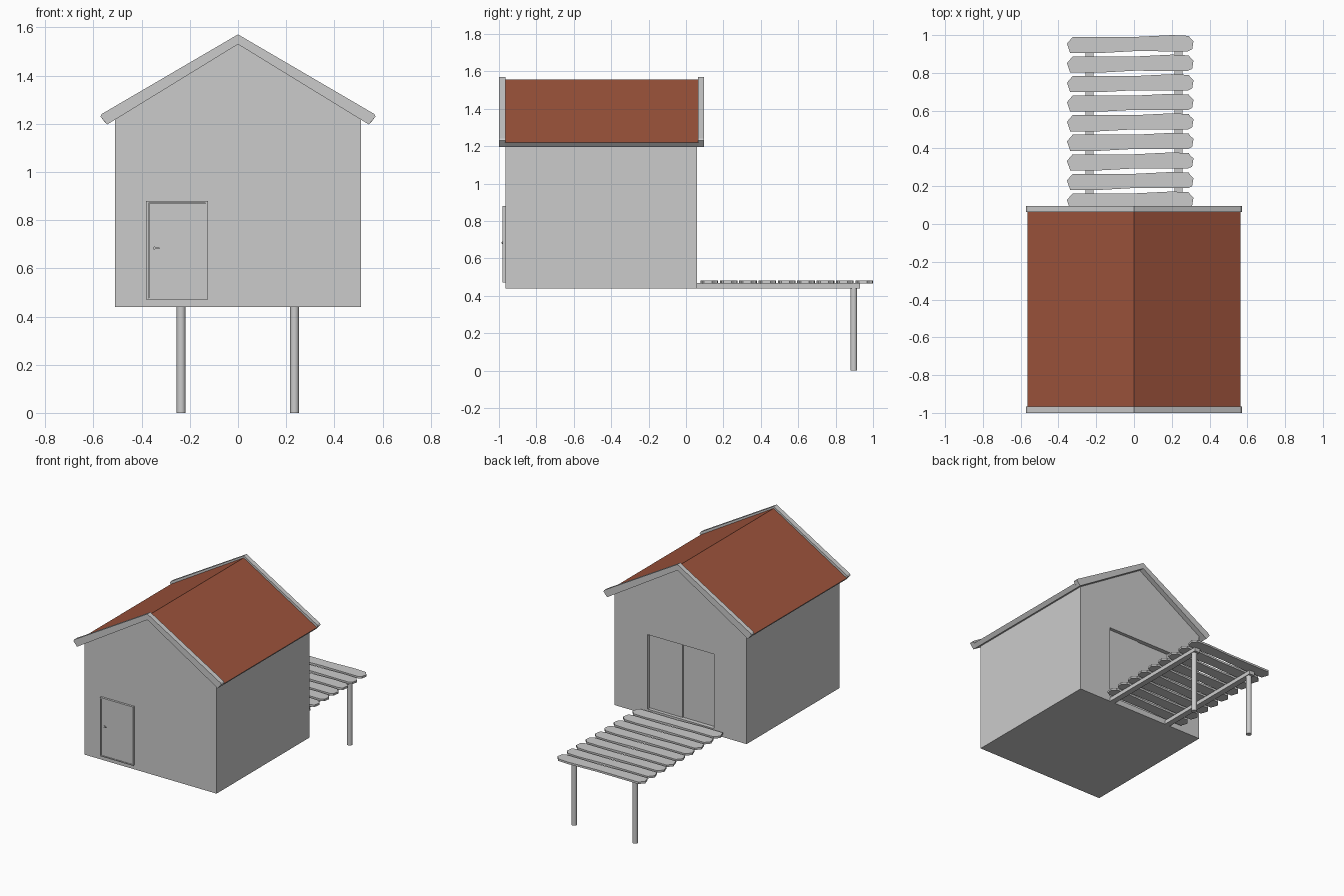
import bpy, bmesh, math
from mathutils import Vector, Matrix

if "Cube" in bpy.data.objects:
    bpy.data.objects.remove(bpy.data.objects["Cube"])


def material(name, rgb):
    m = bpy.data.materials.new(name)
    m.diffuse_color = (*rgb, 1)
    m.use_nodes = True
    m.node_tree.nodes["Principled BSDF"].inputs["Base Color"].default_value = m.diffuse_color
    return m


GREY = material("plain grey", (0.6, 0.6, 0.6))
RED = material("roof red", (0.34, 0.088, 0.045))


def finish(name, bm, mats=(GREY,)):
    bmesh.ops.recalc_face_normals(bm, faces=bm.faces)
    me = bpy.data.meshes.new(name)
    bm.to_mesh(me)
    bm.free()
    for m in mats:
        me.materials.append(m)
    ob = bpy.data.objects.new(name, me)
    bpy.context.collection.objects.link(ob)
    return ob


def prism(name, pts, offset, mats=(GREY,), rule=None):
    """Extrude a flat outline of 3D points along an offset."""
    bm = bmesh.new()
    f = bm.faces.new([bm.verts.new(p) for p in pts])
    ext = bmesh.ops.extrude_face_region(bm, geom=[f], use_keep_orig=True)
    bmesh.ops.translate(bm, vec=offset, verts=[v for v in ext["geom"] if isinstance(v, bmesh.types.BMVert)])
    bmesh.ops.recalc_face_normals(bm, faces=bm.faces)
    bm.normal_update()
    if rule:
        for face in bm.faces:
            face.material_index = rule(face)
    return finish(name, bm, mats)


def profile(name, xz, y0, y1, **kw):
    return prism(name, [(x, y0, z) for x, z in xz], (0, y1 - y0, 0), **kw)


def box(name, x0, x1, y0, y1, z0, z1):
    return profile(name, [(x0, z0), (x1, z0), (x1, z1), (x0, z1)], y0, y1)


def cylinder(name, centre, r, depth, axis="Z", sides=20):
    bm = bmesh.new()
    rot = Matrix.Rotation(math.pi / 2, 4, "X") if axis == "Y" else Matrix()
    bmesh.ops.create_cone(bm, cap_ends=True, segments=sides, radius1=r, radius2=r,
                          depth=depth, matrix=Matrix.Translation(centre) @ rot)
    ob = finish(name, bm)
    bpy.ops.object.select_all(action="DESELECT")
    ob.select_set(True)
    bpy.context.view_layer.objects.active = ob
    bpy.ops.object.shade_smooth_by_angle(angle=math.radians(40))
    return ob


def gable(half):
    """Mirror a right-hand chain (outer apex first, inner apex last) into a chevron."""
    return half + [(-x, z) for x, z in reversed(half) if x > 0]


# House walls with a recessed opening at the back
walls = profile("house_walls", [(-0.51, 0.44), (0.51, 0.44), (0.51, 1.225), (0, 1.54), (-0.51, 1.225)], -0.965, 0.06)
cutter = box("opening_cutter", -0.26, 0.255, 0.03, 0.2, 0.48, 1.0)
mod = walls.modifiers.new("opening", "BOOLEAN")
mod.object, mod.operation, mod.solver = cutter, "DIFFERENCE", "EXACT"
bpy.context.view_layer.objects.active = walls
bpy.ops.object.modifier_apply(modifier="opening")
bpy.data.objects.remove(cutter)

# Sliding door leaf, overlapping the fixed one
box("sliding_door_leaf", 0.0, 0.255, 0.025, 0.036, 0.48, 1.0)

# Roof slab: red on the upper slopes only
profile("roof", gable([(0, 1.557), (0.565, 1.221), (0.543, 1.197), (0, 1.53)]), -0.968, 0.066,
        mats=(GREY, RED), rule=lambda f: 1 if f.normal.z > 0.3 else 0)

# Barge boards on both gables
barge = gable([(0, 1.571), (0.565, 1.241), (0.571, 1.23), (0.543, 1.197), (0, 1.53)])
for name, y0, y1 in (("front_barge_board", -1.0, -0.966), ("back_barge_board", 0.063, 0.095)):
    profile(name, barge, y0, y1)

# Front door with frame and handle
box("front_door", -0.37, -0.135, -0.976, -0.96, 0.475, 0.87)
for name, x0, x1, z0, z1 in (("left", -0.381, -0.371, 0.47, 0.88), ("right", -0.134, -0.124, 0.47, 0.88),
                             ("top", -0.371, -0.134, 0.871, 0.88), ("bottom", -0.371, -0.134, 0.47, 0.477)):
    box(f"door_frame_{name}", x0, x1, -0.98, -0.96, z0, z1)
cylinder("handle_rose", (-0.347, -0.979, 0.684), 0.006, 0.008, "Y", 12)
box("door_handle", -0.35, -0.326, -0.986, -0.982, 0.681, 0.687)

# Deck posts and beams
for side, x in (("left", -0.236), ("right", 0.235)):
    cylinder(f"{side}_deck_post", (x, 0.897, 0.221), 0.0185, 0.442)
    box(f"{side}_deck_beam", x - 0.021, x + 0.021, 0.05, 0.93, 0.44, 0.468)

# Rough-cut deck planks
plank = [(-0.355, 0.005), (-0.325, 0.04), (0, 0.04), (0.2, 0.05), (0.29, 0.046), (0.297, 0.035),
         (0.315, 0.018), (0.308, -0.025), (0.285, -0.036), (0, -0.035), (-0.18, -0.045), (-0.338, -0.045)]
for i in range(9):
    y = 0.95 - 0.1035 * i
    prism(f"deck_plank_{i + 1}", [(px, y + py, 0.467) for px, py in plank], (0, 0, 0.014))
